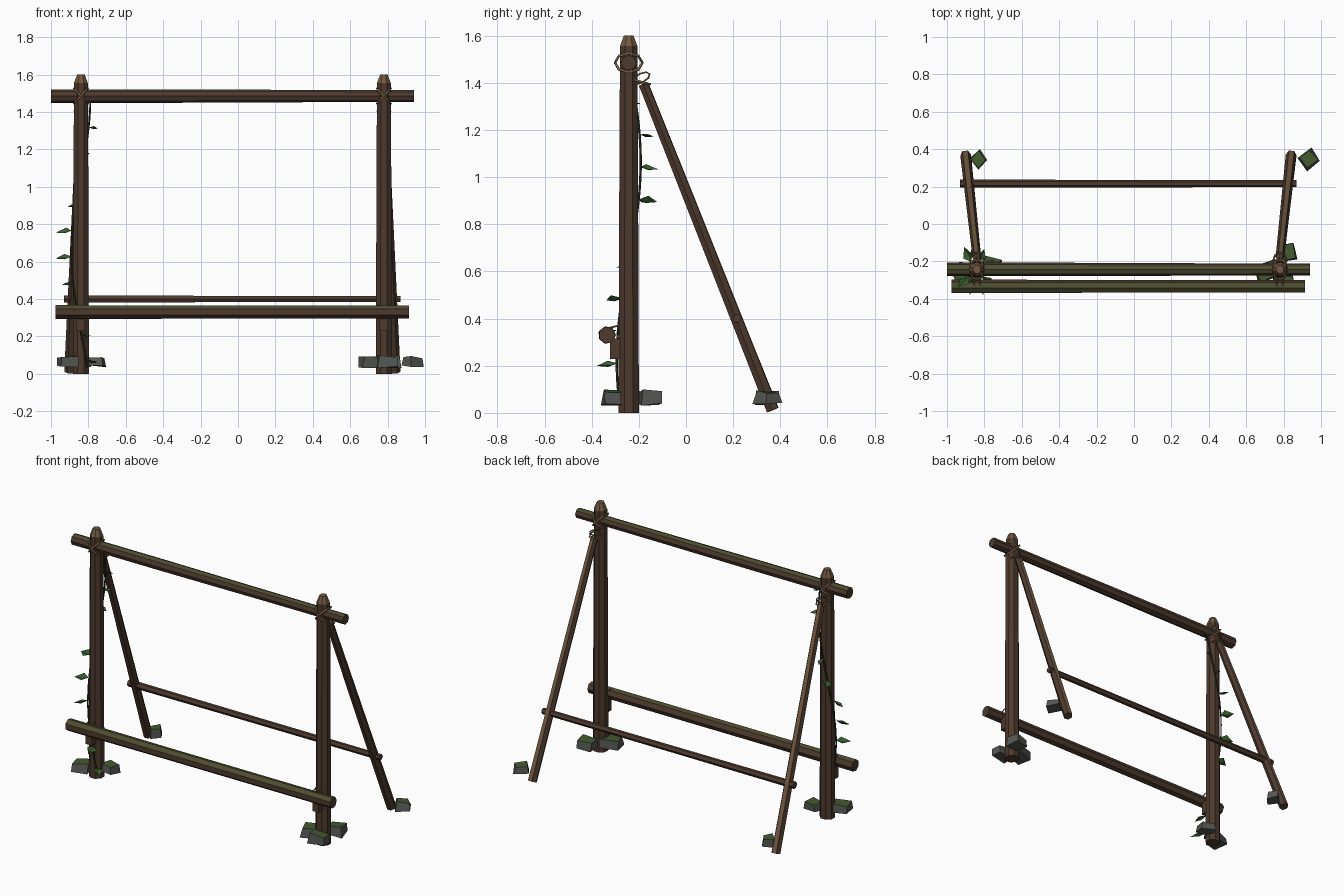
import bpy, bmesh, math, random
from mathutils import Vector, Matrix

if "Cube" in bpy.data.objects:
    bpy.data.objects.remove(bpy.data.objects["Cube"])

random.seed(4)


def mat(name, c):
    m = bpy.data.materials.new(name)
    m.diffuse_color = (*c, 1)
    m.use_nodes = True
    m.node_tree.nodes["Principled BSDF"].inputs["Base Color"].default_value = m.diffuse_color
    return m


BARK = mat("bark", (0.075, 0.042, 0.027))
MOSSY = mat("mossy_bark", (0.075, 0.072, 0.03))
CUT = mat("cut_wood", (0.17, 0.10, 0.055))
ROPE = mat("rope", (0.22, 0.14, 0.075))
STONE = mat("stone", (0.09, 0.095, 0.085))
MOSS = mat("moss", (0.055, 0.10, 0.03))
LEAF = mat("leaf", (0.04, 0.11, 0.025))
VINE = mat("vine", (0.025, 0.035, 0.015))


def finish(name, bm, mats, pick=None):
    bmesh.ops.recalc_face_normals(bm, faces=bm.faces)
    bm.normal_update()
    if pick:
        for f in bm.faces:
            f.material_index = pick(f)
    me = bpy.data.meshes.new(name)
    bm.to_mesh(me)
    bm.free()
    for m in mats:
        me.materials.append(m)
    ob = bpy.data.objects.new(name, me)
    bpy.context.collection.objects.link(ob)
    return ob


def log(name, a, b, rings, sides=8, mossy=False, spin=0.0):
    """Faceted log from a to b; rings = (fraction of length, radius)."""
    a, b = Vector(a), Vector(b)
    q = (b - a).to_track_quat('Z', 'Y')
    bm = bmesh.new()
    loops = []
    for t, r in rings:
        c = a.lerp(b, t)
        loops.append([bm.verts.new(c + q @ Vector((r * math.cos(k), r * math.sin(k), 0)))
                      for k in (spin + 2 * math.pi * i / sides for i in range(sides))])
    for l0, l1 in zip(loops, loops[1:]):
        for i in range(sides):
            j = (i + 1) % sides
            bm.faces.new((l0[i], l0[j], l1[j], l1[i]))
    bm.faces.new(loops[0])
    bm.faces.new(loops[-1])
    axis = (b - a).normalized()

    def pick(f):
        if not mossy and axis.z > 0.9 and f.normal.z > 0.3:
            return 1
        return 2 if mossy and f.normal.z > 0.5 else 0
    return finish(name, bm, [BARK, CUT, MOSSY], pick)


def tube(name, pts, r, material, cyclic=False):
    cu = bpy.data.curves.new(name, 'CURVE')
    cu.dimensions = '3D'
    cu.bevel_depth = r
    cu.bevel_resolution = 0
    cu.use_fill_caps = True
    s = cu.splines.new('POLY')
    s.points.add(len(pts) - 1)
    for p, co in zip(s.points, pts):
        p.co = (*co, 1)
    s.use_cyclic_u = cyclic
    cu.materials.append(material)
    ob = bpy.data.objects.new(name, cu)
    bpy.context.collection.objects.link(ob)


def lash(name, c, u, v, r=0.006, n=8):
    """Rope loop around centre c spanned by half-axes u and v."""
    c, u, v = Vector(c), Vector(u), Vector(v)
    tube(name, [c + u * math.cos(2 * math.pi * i / n) + v * math.sin(2 * math.pi * i / n)
                for i in range(n)], r, ROPE, True)


def stone(name, x, y, sx, sy, sz, rot, z=0.065):
    bm = bmesh.new()
    bmesh.ops.create_cube(bm, size=1)
    for v in bm.verts:
        k = 0.86 if v.co.z > 0 else 1
        v.co = Vector((v.co.x * sx * k, v.co.y * sy * k, v.co.z * sz))
        v.co += Vector([random.uniform(-0.007, 0.007) for _ in range(3)])
    bm.transform(Matrix.Translation((x, y, z)) @ Matrix.Rotation(rot, 4, 'Z'))
    finish(name, bm, [STONE, MOSS], lambda f: int(f.normal.z > 0.5))


# posts, braces, pegs and lashings for each side
PY = -0.243
for side, px, fx in (("left", -0.84, -0.90), ("right", 0.78, 0.84)):
    log(side + "_post", (px, PY, 0), (px, PY, 1.6),
        [(0, 0.047), (0.3, 0.045), (0.65, 0.043), (0.972, 0.040), (1, 0.022)], 8, spin=math.pi / 8)
    log(side + "_brace", (fx, 0.368, 0.012), (px, -0.18, 1.395), [(0, 0.029), (0.5, 0.026), (1, 0.023)], 6)
    # peg that carries the lower beam
    bm = bmesh.new()
    bmesh.ops.create_cube(bm, size=1, matrix=Matrix.Translation((px, -0.298, 0.272))
                          @ Matrix.Diagonal((0.045, 0.05, 0.085, 1)))
    finish(side + "_peg", bm, [BARK])
    # crossed ropes at the top joint, single ropes at brace and lower beam
    for d in (-1, 1):
        lash(side + "_top_lashing", (px, PY, 1.485), (0.037 * d, 0, 0.041), (0, 0.058, 0))
        lash(side + "_low_lashing", (px, -0.29, 0.335), (0.02 * d, 0, 0.034), (0, 0.06, 0), 0.004)
    lash(side + "_brace_lashing", (px, -0.195, 1.405), (0.036, 0, 0), (0, 0.043, -0.012), 0.005)
    lash(side + "_brace_tie", (px, -0.19, 1.42), (0.02, 0.03, 0), (0, 0.02, 0.025), 0.004)

# cross beams
log("top_beam", (-1, PY, 1.485), (0.94, PY, 1.485), [(0, 0.036), (0.33, 0.036), (0.7, 0.033), (1, 0.032)], 8, True)
log("lower_beam", (-0.975, -0.335, 0.33), (0.915, -0.335, 0.33),
    [(0, 0.038), (0.4, 0.036), (1, 0.036)], 7, True)
log("back_rail", (-0.93, 0.216, 0.40), (0.87, 0.216, 0.40), [(0, 0.022), (0.4, 0.020), (1, 0.019)], 6)

# footing stones
for i, s in enumerate([
    (-0.91, -0.29, 0.10, 0.09, 0.05, 0.3), (-0.765, -0.215, 0.10, 0.08, 0.05, -0.3),
    (0.715, -0.25, 0.13, 0.10, 0.06, 0.35), (0.80, -0.315, 0.11, 0.08, 0.055, 0.1),
    (0.815, -0.15, 0.10, 0.085, 0.055, 0.15),
    (-0.83, 0.345, 0.07, 0.075, 0.048, 0.75), (0.935, 0.343, 0.085, 0.08, 0.048, 0.6),
]):
    stone(f"footing_stone_{i + 1}", *s)


# vine winding down the left post
def vine_angle(z):
    return math.radians(5 + (1.46 - z) / 1.4 * 300)


tube("vine_stem", [(-0.84 + 0.051 * math.cos(vine_angle(z)), PY + 0.051 * math.sin(vine_angle(z)), z)
                   for z in (1.46 - 0.0475 * i for i in range(31))], 0.005, VINE)
bm = bmesh.new()
for i in range(11):
    z = 1.45 - 0.139 * i
    a = vine_angle(z) + random.uniform(-0.2, 0.2)
    s = 0.45 + 0.55 * min(1, i / 4)      # leaves grow larger lower down
    M = (Matrix.Translation((-0.84, PY, z)) @ Matrix.Rotation(a, 4, 'Z')
         @ Matrix.Translation((0.05, 0, 0)) @ Matrix.Rotation(random.uniform(-0.5, 0.5), 4, 'X')
         @ Matrix.Scale(s, 4))
    base, l, mid, r, tip = [bm.verts.new(M @ Vector(p)) for p in (
        (0, 0, 0.012), (0.035, 0.03, 0.014), (0.04, 0, -0.004), (0.035, -0.03, 0.014), (0.09, 0, 0.0))]
    for f in ((base, mid, l), (base, r, mid), (l, mid, tip), (mid, r, tip)):
        bm.faces.new(f)
finish("vine_leaves", bm, [LEAF])
